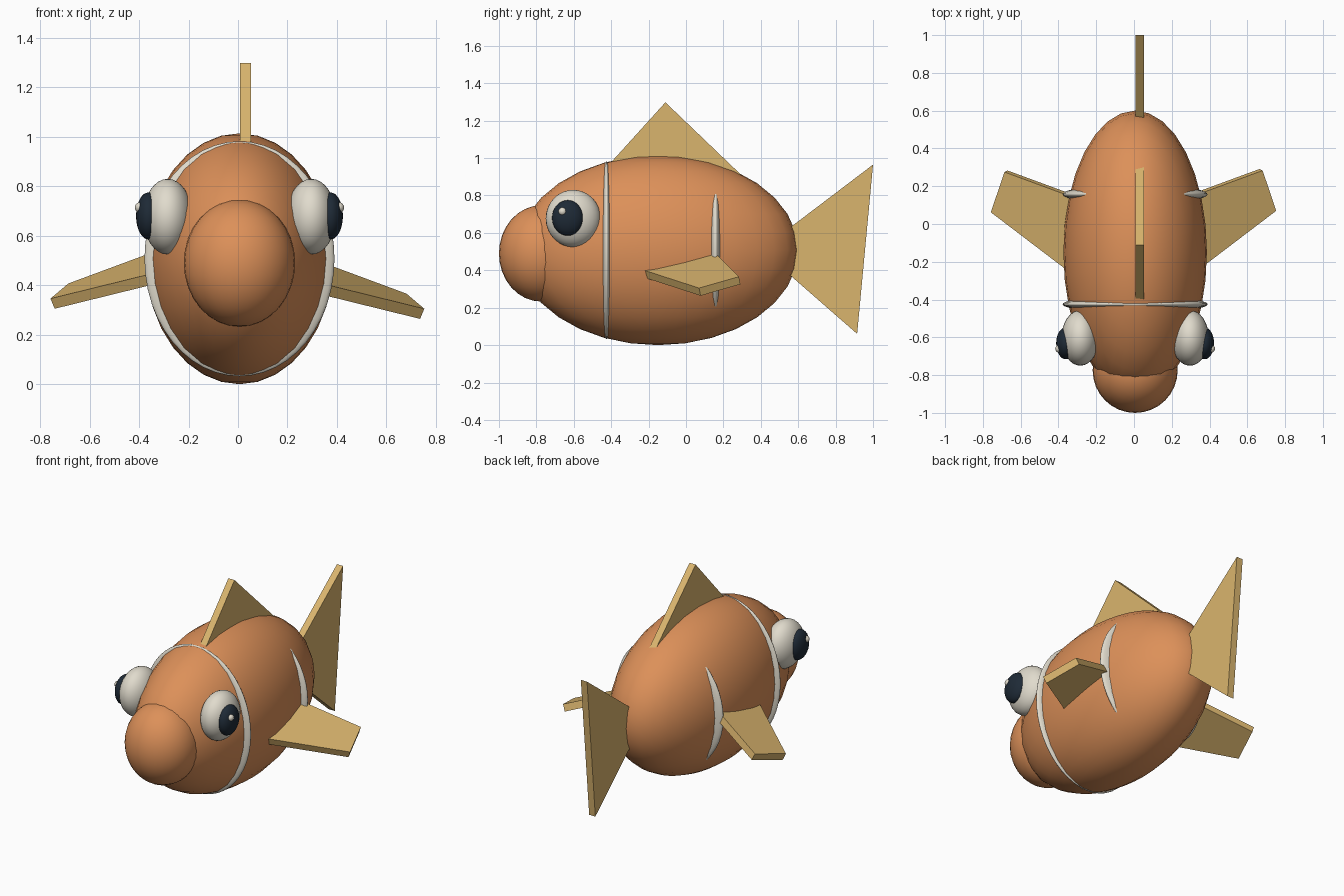
import bpy, bmesh
from mathutils import Vector

if "Cube" in bpy.data.objects:
    bpy.data.objects.remove(bpy.data.objects["Cube"])

CX = 0.006  # body centre line


def material(name, rgb):
    m = bpy.data.materials.new(name)
    m.diffuse_color = (*rgb, 1)
    m.use_nodes = True
    m.node_tree.nodes["Principled BSDF"].inputs["Base Color"].default_value = m.diffuse_color
    return m


ORANGE = material("orange", (0.72, 0.28, 0.10))
GOLD = material("gold", (0.70, 0.46, 0.155))
WHITE = material("off_white", (0.75, 0.71, 0.61))
DARK = material("dark_blue", (0.013, 0.023, 0.037))


def ellipsoid(name, centre, radii, mat, segments=32, rings=16):
    bm = bmesh.new()
    bmesh.ops.create_uvsphere(bm, u_segments=segments, v_segments=rings, radius=1)
    for v in bm.verts:
        v.co = Vector(a * r + c for a, r, c in zip(v.co, radii, centre))
    for f in bm.faces:
        f.smooth = True
    return finish(name, bm, mat)


def plate(name, points, offset, mat):
    """Flat outline given thickness along an offset vector."""
    bm = bmesh.new()
    face = bm.faces.new([bm.verts.new(p) for p in points])
    new = bmesh.ops.extrude_face_region(bm, geom=[face], use_keep_orig=True)["geom"]
    for v in new:
        if isinstance(v, bmesh.types.BMVert):
            v.co += Vector(offset)
    bmesh.ops.recalc_face_normals(bm, faces=bm.faces)
    return finish(name, bm, mat)


def finish(name, bm, mat):
    mesh = bpy.data.meshes.new(name)
    bm.to_mesh(mesh)
    bm.free()
    mesh.materials.append(mat)
    obj = bpy.data.objects.new(name, mesh)
    bpy.context.collection.objects.link(obj)
    return obj


# Body and snout
ellipsoid("body", (CX, -0.15, 0.507), (0.38, 0.75, 0.507), ORANGE)
ellipsoid("snout", (CX, -0.775, 0.49), (0.225, 0.225, 0.257), ORANGE)

# White bands that just break through the body surface
ellipsoid("front_band", (CX, -0.425, 0.507), (0.384, 0.045, 0.475), WHITE, 48, 24)
ellipsoid("rear_band", (CX, 0.157, 0.507), (0.383, 0.053, 0.412), WHITE, 48, 24)

# Eyes with pupils and glints
for side, s in (("right", 1), ("left", -1)):
    ellipsoid(side + "_eye", (CX + s * 0.29, -0.603, 0.677), (0.10, 0.147, 0.153), WHITE)
    ellipsoid(side + "_pupil", (CX + s * 0.368, -0.632, 0.68), (0.05, 0.084, 0.095), DARK)
    ellipsoid(side + "_glint", (CX + s * 0.401, -0.66, 0.714), (0.022, 0.022, 0.022),
              WHITE, 16, 8)

# Dorsal and tail fins
plate("dorsal_fin", [(0.008, y, z) for y, z in ((-0.43, 0.945), (-0.11, 1.298), (0.41, 0.80))],
      (0.044, 0, 0), GOLD)
plate("tail_fin", [(0.008, y, z) for y, z in ((0.40, 0.51), (1.0, 0.965), (0.915, 0.06))],
      (0.044, 0, 0), GOLD)

# Side fins: shared outline, thickened downwards on the right and upwards on the left
outline = ((0.30, -0.27, 0.415), (0.747, 0.07, 0.305), (0.675, 0.283, 0.366), (0.30, 0.145, 0.505))
for side, s in (("right", 1), ("left", -1)):
    plate(side + "_side_fin", [(CX + s * x, y, z) for x, y, z in outline],
          (-0.017, -s * -0.008, -s * 0.041), GOLD)
